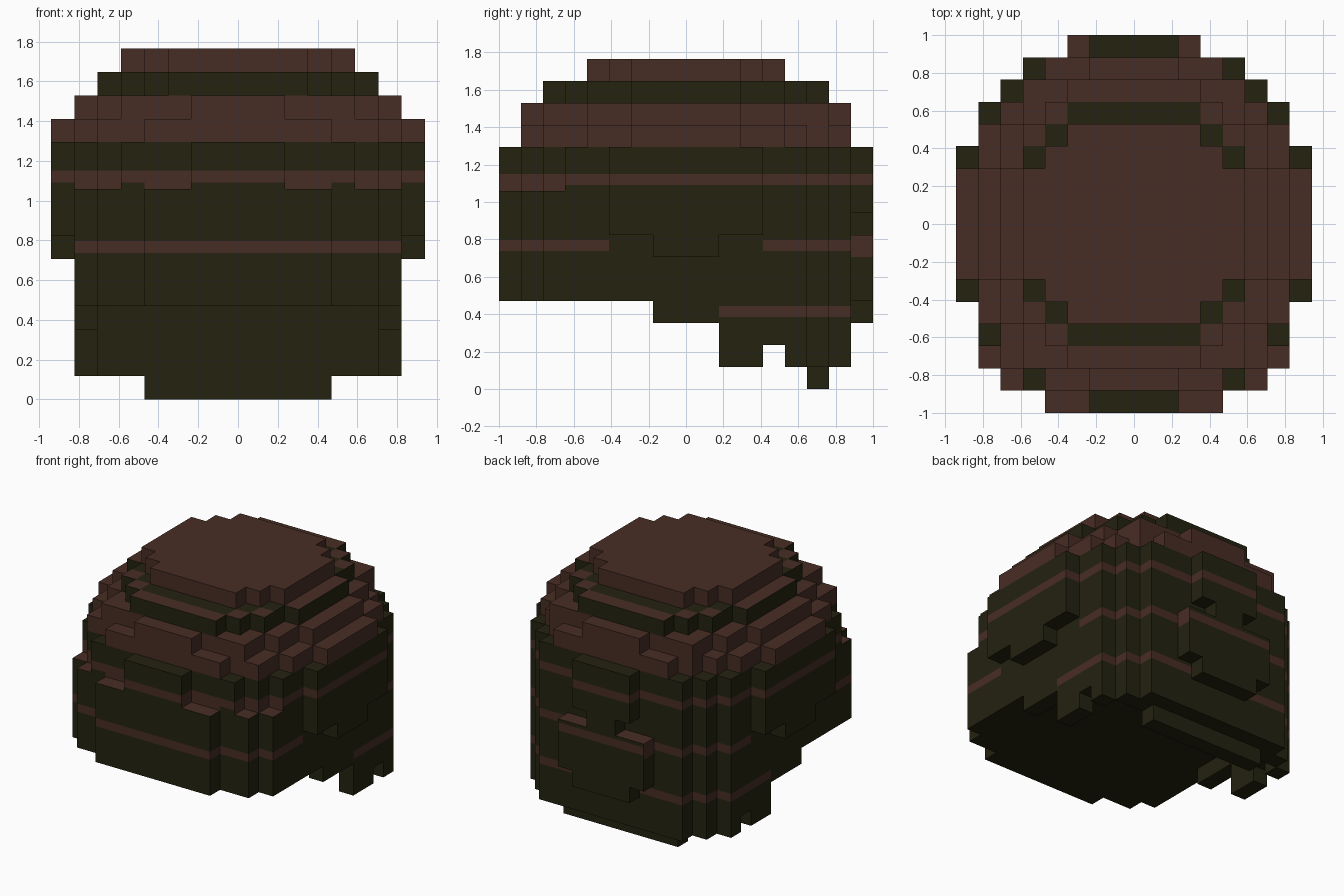
import bpy
import bmesh

cube = bpy.data.objects.get("Cube")
if cube:
    bpy.data.objects.remove(cube, do_unlink=True)

U = 2 / 17                      # edge length of one block
BAND = (0.27, 0.78)             # lower and upper edge of a thin stripe in a block
GREEN, BROWN = 0, 1


def flat_material(name, rgb):
    mat = bpy.data.materials.new(name)
    mat.use_nodes = True
    mat.diffuse_color = (*rgb, 1)
    node = mat.node_tree.nodes["Principled BSDF"]
    node.inputs["Base Color"].default_value = (*rgb, 1)
    node.inputs["Roughness"].default_value = 0.9
    return mat


MATERIALS = [flat_material("dark olive", (0.017, 0.016, 0.005)),
             flat_material("dark brown", (0.064, 0.026, 0.018))]

# Column tops (hex) from the centre outwards, one row per step in depth
slope = ["eeeedcb", "fffeedc", "ffffedcb", "fffffedc"]
rows = (["bb99", "ddccb9", "eeeddc9"] + slope + ["fffffedc"] * 3
        + slope[::-1] + ["eeeddb", "ddccb", "bb7"])

# Fill the blocks on one half, tagging each with its part
blocks = {}


def fill(part, xs, ys, zs):
    for x in xs:
        for y in ys:
            for z in zs:
                blocks.setdefault((x, y, z), part)


for y, row in enumerate(rows[:-1]):
    for x, top in enumerate(row):
        low = 4
        if x == 7:
            low = 6 if 7 <= y <= 9 else 7
            fill("side_puff", [x], [y], range(low, int(top, 16)))
        else:
            fill("main_body", [x], [y], range(low, 11 if int(top, 16) > 11 else int(top, 16)))
            fill("crown", [x], [y], range(11, int(top, 16)))

# Hanging fringe along the sides and the back
fill("side_fringe", [6], range(7, 10), [3])
fill("side_fringe", [6], [10, 11, 13], range(1, 4))
fill("side_fringe", [6], [12], range(2, 4))
fill("back_fringe", range(6), [14], range(1, 4))
fill("back_fringe", range(5), [15], range(1, 4))
fill("back_fringe", range(4), [14], [0])

# Raised panel on the back
fill("back_panel", [0], [16], range(3, 11))
fill("back_panel", [1], [16], [*range(3, 7), *range(8, 11)])
fill("back_panel", [2], [16], range(4, 7))

# Mirror to the other side
for (x, y, z), part in list(blocks.items()):
    blocks[(-1 - x, y, z)] = part


def top_colour(x, y, z):
    side = x if x >= 0 else -1 - x
    depth = abs(y - 8)
    if z == 13:
        ring = (depth == 5 and side < 3) or (side, depth) in {(3, 4), (4, 3)}
        return GREEN if ring else BROWN
    return GREEN if z == 10 else BROWN


def side_pieces(cell, step):
    """Height ranges and colours of one upright block face."""
    x, y, z = cell
    if z >= 11:
        return [(0, 1, GREEN if z == 13 else BROWN)]
    if z == 6 and y == 16 and step[0]:
        return [(0, 1, BROWN)]
    outward = (x + 0.5) * step[0] + (y - 8) * step[1] > 0
    striped = outward and (z == 9 or (z == 6 and abs(y - 8) >= 4)
                           or (z == 3 and 10 <= y <= 15))
    if not striped:
        return [(0, 1, GREEN)]
    a, b = BAND
    on_ledge = z == 9 and (x + step[0], y + step[1], z - 1) in blocks
    return [(0, a, BROWN if on_ledge else GREEN), (a, b, BROWN), (b, 1, GREEN)]


def add_quad(bm, corners, colour):
    verts = [bm.verts.new((x * U, (y - 8.5) * U, z * U)) for x, y, z in corners]
    bm.faces.new(verts).material_index = colour


def exposed_faces(bm, cell):
    x, y, z = cell
    for dz in (1, -1):
        if (x, y, z + dz) in blocks:
            continue
        h = z + (dz > 0)
        ring = [(x, y, h), (x + 1, y, h), (x + 1, y + 1, h), (x, y + 1, h)]
        add_quad(bm, ring[::dz], top_colour(x, y, z) if dz > 0 else GREEN)
    # Start and end corner of each upright face, counter-clockwise from outside
    for step, p, q in (((0, -1), (0, 0), (1, 0)), ((1, 0), (1, 0), (1, 1)),
                       ((0, 1), (1, 1), (0, 1)), ((-1, 0), (0, 1), (0, 0))):
        if (x + step[0], y + step[1], z) in blocks:
            continue
        for a, b, colour in side_pieces(cell, step):
            add_quad(bm, [(x + p[0], y + p[1], z + a), (x + q[0], y + q[1], z + a),
                          (x + q[0], y + q[1], z + b), (x + p[0], y + p[1], z + b)], colour)


# Skin each part, keeping only the faces on the outside of the whole
for part in sorted(set(blocks.values())):
    bm = bmesh.new()
    for cell, owner in blocks.items():
        if owner == part:
            exposed_faces(bm, cell)
    bmesh.ops.remove_doubles(bm, verts=bm.verts[:], dist=0.0005)
    mesh = bpy.data.meshes.new(part)
    bm.to_mesh(mesh)
    bm.free()
    for mat in MATERIALS:
        mesh.materials.append(mat)
    bpy.context.collection.objects.link(bpy.data.objects.new(part, mesh))
